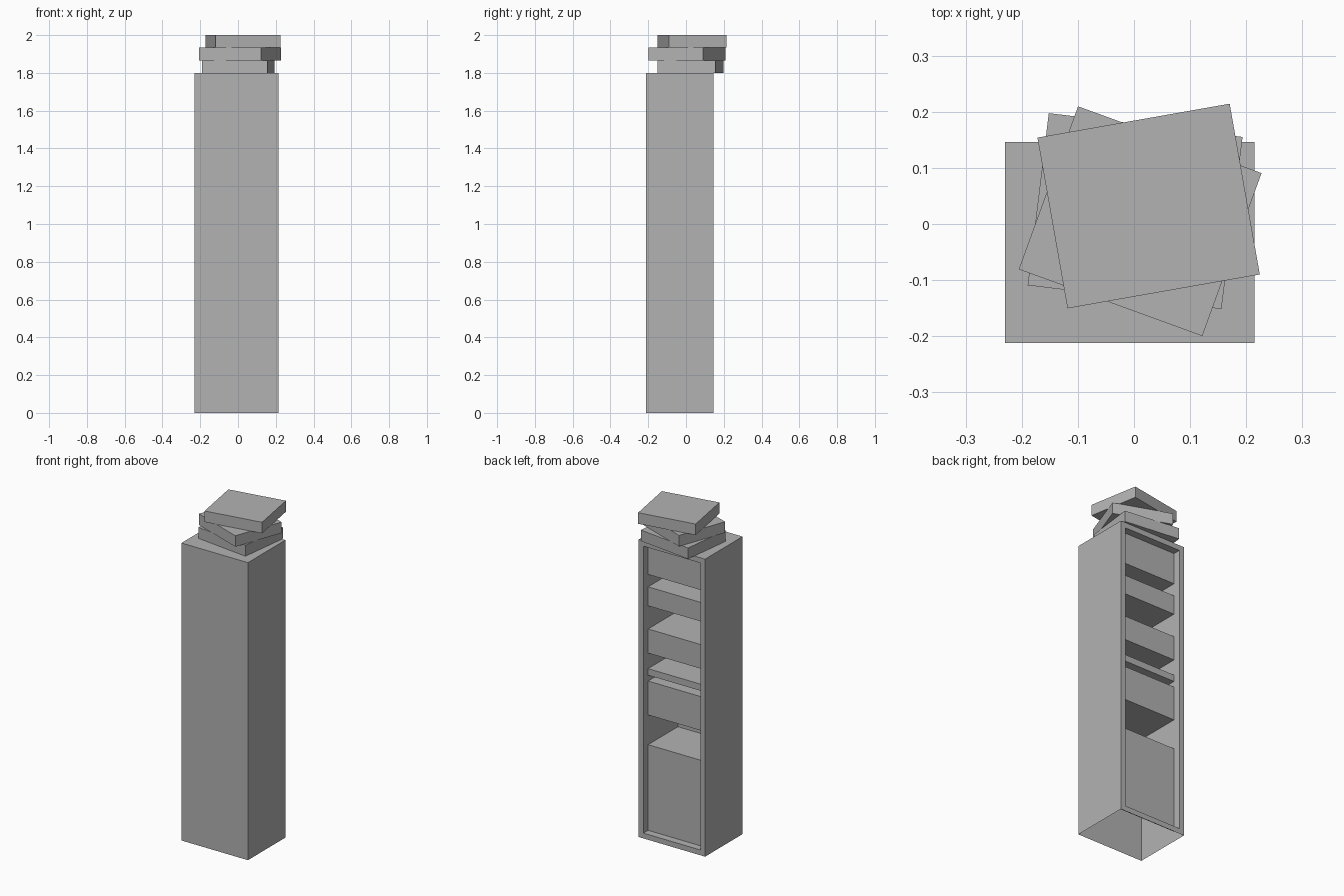
import bpy
import bmesh
from math import radians
from mathutils import Matrix, Vector

cube = bpy.data.objects.get("Cube")
if cube:
    bpy.data.objects.remove(cube, do_unlink=True)

grey = bpy.data.materials.new("plain grey")
grey.use_nodes = True
grey.diffuse_color = (0.448, 0.448, 0.448, 1)
grey.node_tree.nodes["Principled BSDF"].inputs["Base Color"].default_value = grey.diffuse_color


def add_object(name, bm):
    mesh = bpy.data.meshes.new(name)
    bm.to_mesh(mesh)
    bm.free()
    mesh.materials.append(grey)
    obj = bpy.data.objects.new(name, mesh)
    bpy.context.collection.objects.link(obj)
    return obj


def box(size, center):
    bm = bmesh.new()
    bmesh.ops.create_cube(bm, size=1.0)
    bmesh.ops.scale(bm, vec=size, verts=bm.verts)
    bmesh.ops.translate(bm, vec=center, verts=bm.verts)
    return bm


# Cabinet: tall shell without an underside, recessed at the back
HEIGHT, BORDER, RECESS, CELL_DEPTH = 1.8, 0.032, 0.045, 0.285
bm = box((0.445, 0.358, HEIGHT), (-0.0075, -0.033, HEIGHT / 2))
bm.normal_update()
back = next(f for f in bm.faces if f.normal.y > 0.9)
underside = next(f for f in bm.faces if f.normal.z < -0.9)
bmesh.ops.delete(bm, geom=[underside], context='FACES_ONLY')
bmesh.ops.inset_individual(bm, faces=[back], thickness=BORDER, use_even_offset=True)
panel = bmesh.ops.extrude_discrete_faces(bm, faces=[back])["faces"][0]
bmesh.ops.translate(bm, vec=(0, -RECESS, 0), verts=panel.verts)
panel_y = panel.calc_center_median().y


def panel_faces():
    return [f for f in bm.faces if abs(f.calc_center_median().y - panel_y) < 0.001
            and abs(f.normal.y) > 0.9]


# Open compartments between the drawer fronts, as (bottom, top) heights
gaps = [(0.55, 0.73), (0.935, 0.97), (1.01, 1.104), (1.25, 1.39), (1.505, 1.58)]
bm.normal_update()
for z in [level for gap in gaps for level in gap]:
    faces = panel_faces()
    edges = {e for f in faces for e in f.edges}
    verts = {v for f in faces for v in f.verts}
    bmesh.ops.bisect_plane(bm, geom=faces + list(edges) + list(verts),
                           plane_co=(0, 0, z), plane_no=(0, 0, 1))
    bm.normal_update()

cells = [f for f in panel_faces()
         if any(lo < f.calc_center_median().z < hi for lo, hi in gaps)]
for face in bmesh.ops.extrude_discrete_faces(bm, faces=cells)["faces"]:
    bmesh.ops.translate(bm, vec=(0, -CELL_DEPTH, 0), verts=face.verts)
add_object("cabinet", bm)

# Three flat boxes stacked askew on top
THICK = 0.2 / 3
stack = [("lower_box", 0.002, 0.023, -7), ("middle_box", 0.011, 0.005, -20),
         ("upper_box", 0.026, 0.032, 10)]
for i, (name, x, y, turn) in enumerate(stack):
    bm = box((0.348, 0.309, THICK), (0, 0, 0))
    bmesh.ops.rotate(bm, cent=(0, 0, 0), verts=bm.verts,
                     matrix=Matrix.Rotation(radians(turn), 3, 'Z'))
    bmesh.ops.translate(bm, vec=Vector((x, y, HEIGHT + THICK * (i + 0.5))), verts=bm.verts)
    add_object(name, bm)
